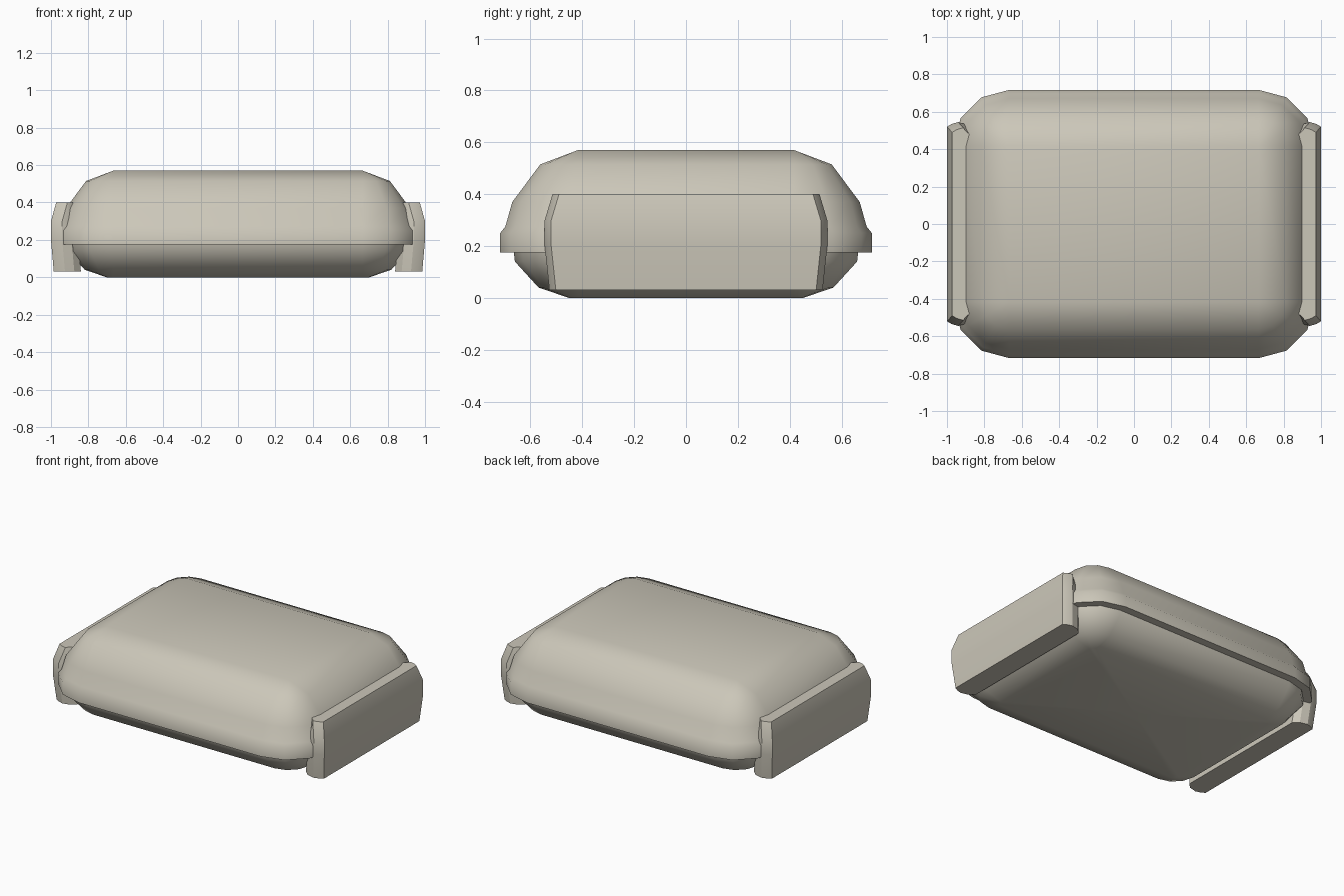
import bpy
import bmesh
import math

old = bpy.data.objects.get("Cube")
if old:
    bpy.data.objects.remove(old, do_unlink=True)

# One warm grey for every part
grey = bpy.data.materials.new("warm_grey")
grey.use_nodes = True
COLOUR = (0.60, 0.57, 0.485, 1)
grey.diffuse_color = COLOUR
grey.node_tree.nodes["Principled BSDF"].inputs["Base Color"].default_value = COLOUR

CORNER_X, CORNER_Y, STEPS = 0.667, 0.417, 3


def rounded_rectangle(radius, z):
    """Outline whose corner arcs all share the same centres."""
    ring = []
    for quarter, (sx, sy) in enumerate([(1, 1), (-1, 1), (-1, -1), (1, -1)]):
        for i in range(STEPS + 1):
            a = math.pi / 2 * (quarter + i / STEPS)
            ring.append((sx * CORNER_X + radius * math.cos(a),
                         sy * CORNER_Y + radius * math.sin(a), z))
    return ring


def loft(name, rings, angle, fan_caps=False):
    """Skin a stack of outlines, close both ends and shade."""
    bm = bmesh.new()
    loops = [[bm.verts.new(p) for p in ring] for ring in rings]
    count = len(loops[0])
    for low, high in zip(loops, loops[1:]):
        for i in range(count):
            j = (i + 1) % count
            bm.faces.new((low[i], low[j], high[j], high[i]))
    caps = [bm.faces.new(loops[0][::-1]), bm.faces.new(loops[-1])]
    if fan_caps:
        bmesh.ops.poke(bm, faces=caps)
    bmesh.ops.remove_doubles(bm, verts=bm.verts, dist=0.0005)
    bmesh.ops.recalc_face_normals(bm, faces=bm.faces)
    mesh = bpy.data.meshes.new(name)
    bm.to_mesh(mesh)
    bm.free()
    mesh.materials.append(grey)
    obj = bpy.data.objects.new(name, mesh)
    bpy.context.collection.objects.link(obj)
    bpy.ops.object.select_all(action='DESELECT')
    obj.select_set(True)
    bpy.context.view_layer.objects.active = obj
    bpy.ops.object.shade_smooth_by_angle(angle=math.radians(angle))
    return obj


# Lower tray: (corner radius, height)
tray = [(0.035, 0), (0.152, 0.04), (0.243, 0.14), (0.25, 0.2)]
loft("lower_tray", [rounded_rectangle(r, z) for r, z in tray], 50, True)

# Domed lid with a lip around its lower edge
lid = [(0.24, 0.175), (0.3, 0.175), (0.3, 0.25), (0.28, 0.275),
       (0.253, 0.37), (0.145, 0.515), (0, 0.57)]
loft("domed_lid", [rounded_rectangle(r, z) for r, z in lid], 50, True)


def clip_outline(side, outer, end, inner, z):
    """Plan of a side clip with bowed ends, half drawn then mirrored in y."""
    half = [(outer, end - 0.025), (outer - 0.025, end - 0.01),
            (outer - 0.06, end), (inner + 0.035, end - 0.012),
            (inner, end - 0.045)]
    pts = half + [(x, -y) for x, y in reversed(half)]
    return [(side * x, y, z) for x, y in pts]


# Side clips: outer face, half length, inner face, height
clip = [(0.985, 0.527, 0.84, 0.03), (1.0, 0.545, 0.855, 0.2),
        (1.0, 0.545, 0.865, 0.3), (0.972, 0.515, 0.87, 0.4)]
for name, side in (("left_clip", 1), ("right_clip", -1)):
    loft(name, [clip_outline(side, *row) for row in clip], 25)
